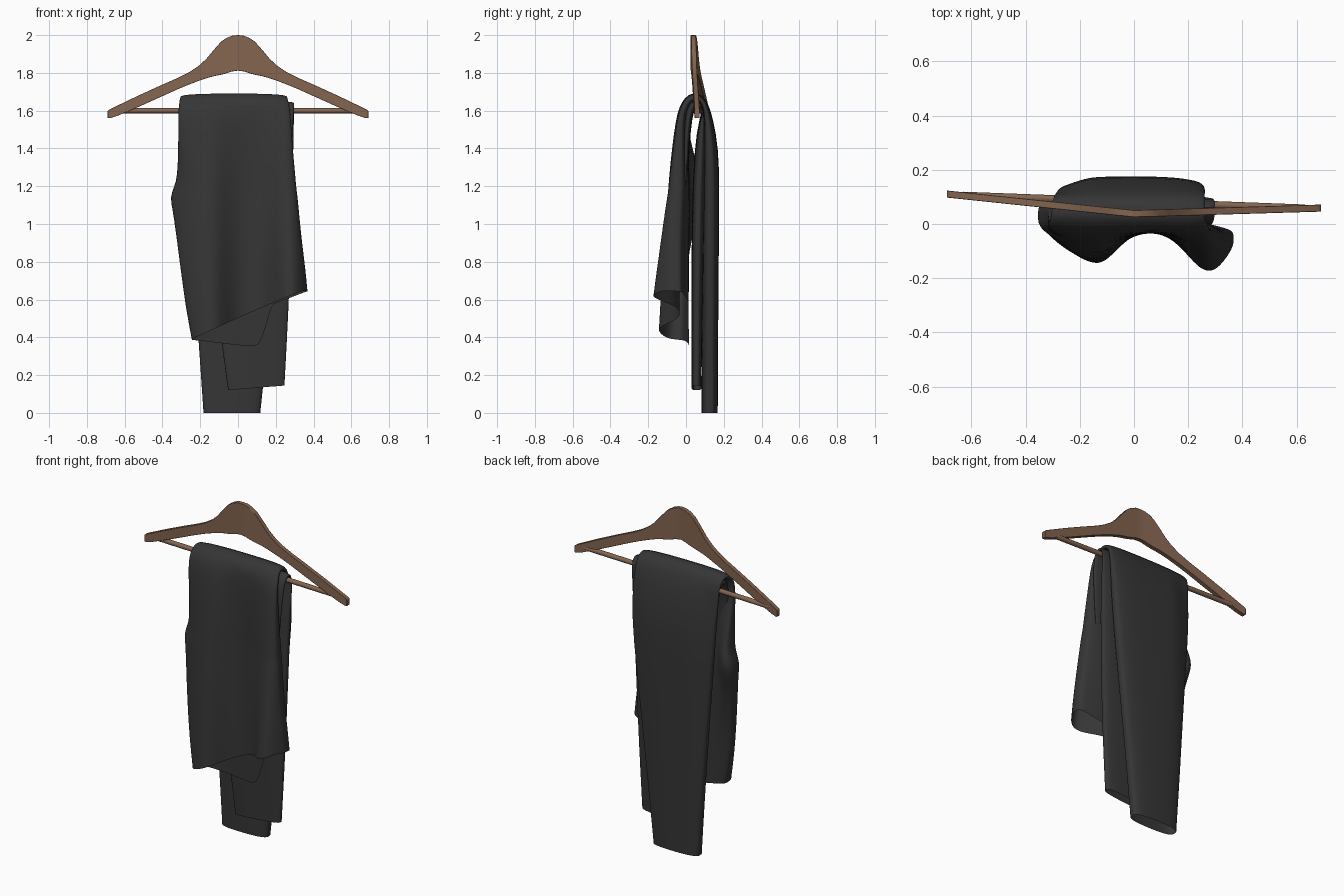
import bpy, bmesh, math
from mathutils import Vector


def material(name, col):
    m = bpy.data.materials.new(name)
    m.diffuse_color = (*col, 1)
    return m


WOOD = material("brown wood", (0.23, 0.13, 0.08))
CLOTH = material("charcoal cloth", (0.036, 0.036, 0.036))


def loft(name, rings, mat, caps=False):
    """Skin a list of closed rings of equal length."""
    bm = bmesh.new()
    vs = [[bm.verts.new(p) for p in r] for r in rings]
    n = len(rings[0])
    for a, b in zip(vs, vs[1:]):
        for i in range(n):
            j = (i + 1) % n
            bm.faces.new((a[i], a[j], b[j], b[i]))
    if caps:
        bm.faces.new(vs[0])
        bm.faces.new(vs[-1])
    bmesh.ops.recalc_face_normals(bm, faces=bm.faces)
    me = bpy.data.meshes.new(name)
    bm.to_mesh(me)
    bm.free()
    ob = bpy.data.objects.new(name, me)
    bpy.context.collection.objects.link(ob)
    me.materials.append(mat)
    return ob


def smooth(ob, angle=40):
    bpy.ops.object.select_all(action='DESELECT')
    ob.select_set(True)
    bpy.context.view_layer.objects.active = ob
    bpy.ops.object.shade_smooth_by_angle(angle=math.radians(angle))


# --- Hanger: mirrored outline (x, top z, bottom z), arms swept backwards
half = [(0, 2.0, 1.812), (0.03, 1.997, 1.808), (0.06, 1.985, 1.798), (0.09, 1.965, 1.79),
        (0.13, 1.92, 1.782), (0.17, 1.872, 1.771), (0.21, 1.836, 1.757), (0.26, 1.803, 1.738),
        (0.32, 1.773, 1.713), (0.42, 1.729, 1.668), (0.54, 1.674, 1.614),
        (0.64, 1.626, 1.572), (0.675, 1.609, 1.561), (0.687, 1.602, 1.56), (0.69, 1.598, 1.562)]
outline = [(-x, t, b) for x, t, b in half[:0:-1]] + half
rings = []
for x, t, b in outline:
    y = 0.038 + (0.105 * -x if x < 0 else 0.03 * x)
    rings.append([(x, y - 0.013, t), (x, y + 0.013, t), (x, y + 0.013, b), (x, y - 0.013, b)])
hanger = loft("hanger_body", rings, WOOD, caps=True)
bev = hanger.modifiers.new("rounded edges", 'BEVEL')
bev.width = 0.004
bev.segments = 2
smooth(hanger)

# --- Trouser bar between the arms
p, q = Vector((-0.63, 0.105, 1.600)), Vector((0.63, 0.058, 1.600))
ring = [(0.014 * math.cos(k * math.tau / 12), 0.014 * math.sin(k * math.tau / 12)) for k in range(12)]
bar = loft("hanger_bar", [[(e.x, e.y + u, e.z + v) for u, v in ring] for e in (p, q)], WOOD, caps=True)
smooth(bar)


# --- Trousers: flattened tubes draped over the bar
def step(v):
    v = min(1, max(0, v))
    return v * v * (3 - 2 * v)


def folds(x):
    """Depth of the two rounded folds across the front."""
    right = 0.165 * math.exp(-((x - 0.285) / 0.115) ** 2)
    left = 0.13 * math.exp(-((x + 0.14) / (0.1 if x > -0.14 else 0.22)) ** 2)
    return right + left


def crotch(x, z):
    """Cloth pushed backwards at the left seam."""
    return 0.105 * step((-0.2 - x) / 0.12) * math.exp(-((z - 1.2) / 0.24) ** 2)


def waist_z(x, t):
    front = min(0.648, 0.40 + 0.43 * (x + 0.24))
    if x < 0.13:
        back = 0.38 - 0.09 * (x + 0.24)
    else:
        back = min(0.347 + 6.4 * (x - 0.13), 0.57 + 0.35 * (x - 0.165), 0.64)
    return back + (front - back) * t


def spow(v, e):
    return math.copysign(abs(v) ** e, v)


def tube(name, rows, hang=False, n=64, hem=0):
    """rows: outer (y, z), inner (y, z), left x, right x."""
    rings = []
    front = True
    for i, (yo, zo, yi, zi, xl, xr) in enumerate(rows):
        front = front and yo < 0
        r = []
        for k in range(n):
            a = k * math.tau / n
            x = (xl + xr) / 2 + (xr - xl) / 2 * spow(math.cos(a), 0.8)
            t = (1 + spow(math.sin(a), 0.6)) / 2
            y, z = yo, zo
            back = yi
            if hang and front:
                y -= max(0, (1.65 - zo) / 1.15) ** 0.7 * folds(x)
                back += crotch(x, zo)
            elif hang and zo < 1.6:
                y -= 0.02 * step((-0.14 - x) / 0.14) * step((zo - 0.3) / 0.8)
            y = back + (y - back) * t
            z = zi + (zo - zi) * t
            if hang and front and zo < 1.2:
                z = 1.2 - (1.2 - waist_z(x, t)) * (1.2 - zo) / 0.7
            if not front and zo < 0.3:
                z += hem * x
            r.append((x, y, z))
        rings.append(r)
    ob = loft(name, rings, CLOTH)
    sub = ob.modifiers.new("soft cloth", 'SUBSURF')
    sub.levels = sub.render_levels = 1
    smooth(ob, 60)
    return ob


# Hips hang in front, outer leg falls behind
tube("hips_and_outer_leg", [
    (-0.025, 0.50, 0.015, 0.50, -0.245, 0.368),
    (-0.025, 0.515, 0.015, 0.515, -0.248, 0.367),
    (-0.026, 0.65, 0.014, 0.65, -0.277, 0.357),
    (-0.027, 0.82, 0.015, 0.82, -0.303, 0.34),
    (-0.028, 1.00, 0.018, 1.00, -0.330, 0.325),
    (-0.028, 1.10, 0.020, 1.10, -0.347, 0.318),
    (-0.028, 1.15, 0.020, 1.15, -0.361, 0.313),
    (-0.028, 1.20, 0.020, 1.20, -0.337, 0.308),
    (-0.030, 1.25, 0.018, 1.25, -0.321, 0.304),
    (-0.032, 1.40, 0.012, 1.40, -0.317, 0.29),
    (-0.032, 1.55, 0.002, 1.55, -0.315, 0.28),
    (-0.027, 1.62, 0.010, 1.60, -0.315, 0.275),
    (-0.008, 1.67, 0.025, 1.635, -0.31, 0.265),
    (0.035, 1.697, 0.045, 1.65, -0.305, 0.26),
    (0.085, 1.685, 0.075, 1.64, -0.30, 0.26),
    (0.118, 1.64, 0.090, 1.60, -0.295, 0.26),
    (0.145, 1.55, 0.088, 1.53, -0.29, 0.262),
    (0.172, 1.40, 0.085, 1.40, -0.282, 0.262),
    (0.177, 1.20, 0.085, 1.20, -0.27, 0.25),
    (0.173, 0.80, 0.085, 0.80, -0.238, 0.205),
    (0.170, 0.40, 0.085, 0.40, -0.21, 0.16),
    (0.168, 0.02, 0.082, 0.02, -0.184, 0.12),
    (0.168, 0.00, 0.082, 0.00, -0.183, 0.118),
], hang=True)

# Inner leg tucked between the hips and the outer leg
tube("inner_leg", [
    (-0.015, 1.20, 0.010, 1.20, -0.26, 0.27),
    (-0.018, 1.42, 0.018, 1.42, -0.28, 0.285),
    (-0.010, 1.58, 0.033, 1.57, -0.29, 0.295),
    (0.015, 1.645, 0.050, 1.615, -0.295, 0.298),
    (0.060, 1.665, 0.070, 1.622, -0.295, 0.298),
    (0.100, 1.62, 0.085, 1.59, -0.29, 0.297),
    (0.110, 1.50, 0.055, 1.50, -0.27, 0.295),
    (0.105, 1.25, 0.035, 1.25, -0.22, 0.29),
    (0.095, 0.90, 0.030, 0.90, -0.16, 0.28),
    (0.088, 0.55, 0.028, 0.55, -0.11, 0.268),
    (0.082, 0.145, 0.030, 0.145, -0.055, 0.247),
    (0.082, 0.125, 0.030, 0.125, -0.052, 0.246),
], hem=0.08)
